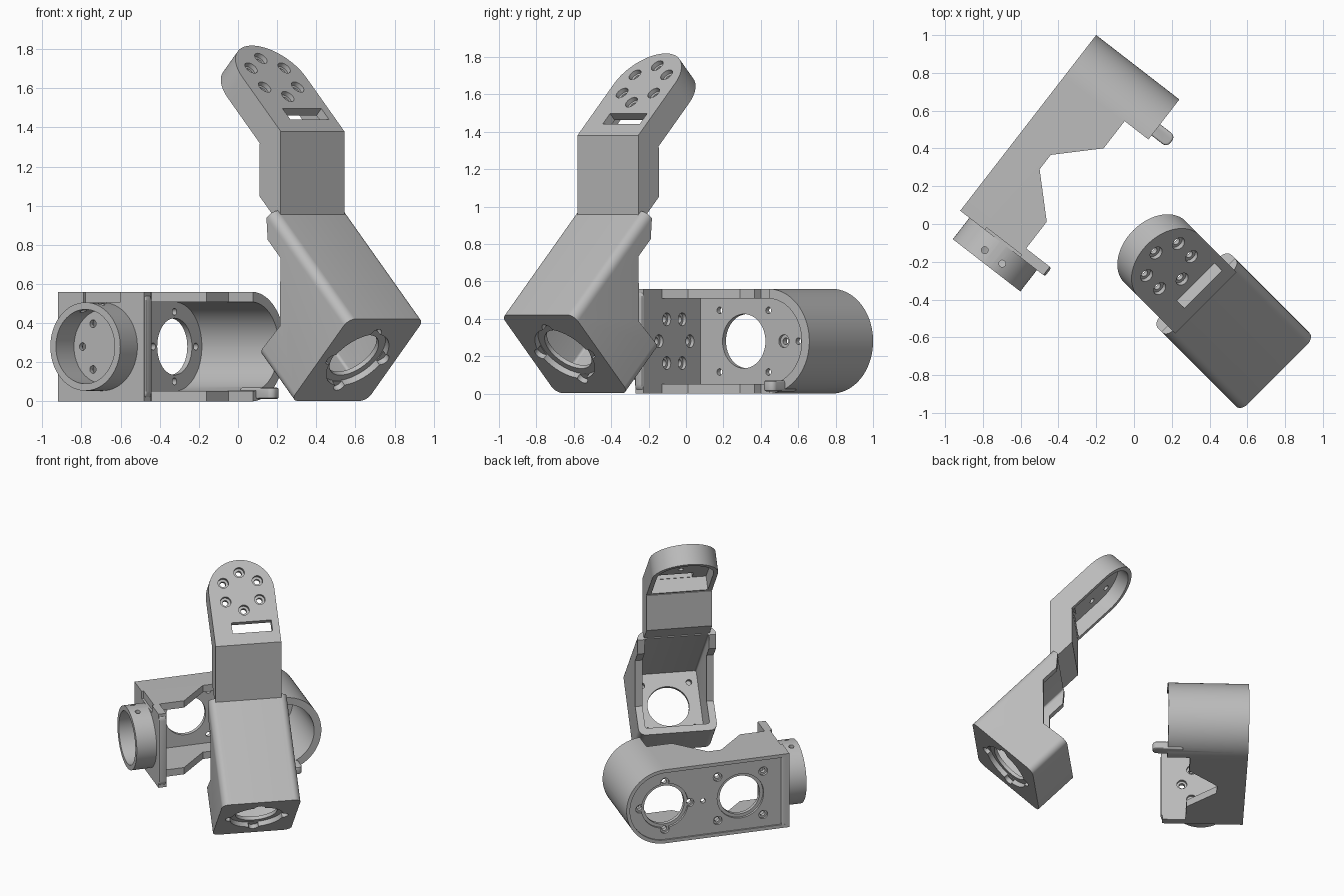
import bpy, bmesh
from math import sin, cos, pi, radians
from mathutils import Matrix, Vector

cube = bpy.data.objects.get("Cube")
if cube:
    bpy.data.objects.remove(cube, do_unlink=True)

grey = bpy.data.materials.new("matte_grey")
grey.use_nodes = True
grey.diffuse_color = (0.5, 0.5, 0.5, 1)
grey.node_tree.nodes["Principled BSDF"].inputs["Base Color"].default_value = (0.5, 0.5, 0.5, 1)


def rounded(x0, x1, y0, y1, r_lo=0.0, r_hi=0.0, n=16):
    """Rectangle with separate corner radii on its low-x and high-x sides."""
    pts = []
    corners = ((x1, y1, r_hi, 0), (x0, y1, r_lo, 1), (x0, y0, r_lo, 2), (x1, y0, r_hi, 3))
    for x, y, r, quarter in corners:
        if r == 0:
            pts.append((x, y))
            continue
        cx = x - r if x == x1 else x + r
        cy = y - r if y == y1 else y + r
        for i in range(n + 1):
            t = (quarter + i / n) * pi / 2
            p = (cx + r * cos(t), cy + r * sin(t))
            if not pts or (Vector(p) - Vector(pts[-1])).length > 1e-5:
                pts.append(p)
    return pts


def circle(x, y, r, n=40):
    return [(x + r * cos(2 * pi * i / n), y + r * sin(2 * pi * i / n)) for i in range(n)]


def prism(name, pts, axes, lo, hi, bevel=0.0):
    """Extrude a 2D profile lying in two axes along the remaining axis."""
    i, j = ("xyz".index(c) for c in axes)
    k = 3 - i - j
    bm = bmesh.new()
    rings = []
    for d in (lo, hi):
        ring = []
        for p in pts:
            co = [0, 0, 0]
            co[i], co[j], co[k] = p[0], p[1], d
            ring.append(bm.verts.new(co))
        rings.append(ring)
    bm.faces.new(rings[0])
    bm.faces.new(rings[1])
    for m in range(len(pts)):
        q = (m + 1) % len(pts)
        bm.faces.new((rings[0][m], rings[0][q], rings[1][q], rings[1][m]))
    bmesh.ops.recalc_face_normals(bm, faces=bm.faces)
    if bevel:
        sharp = [e for e in bm.edges if e.calc_face_angle(0) > radians(30)]
        bmesh.ops.bevel(bm, geom=sharp, offset=bevel, segments=3, profile=0.5, affect='EDGES')
    mesh = bpy.data.meshes.new(name)
    bm.to_mesh(mesh)
    bm.free()
    obj = bpy.data.objects.new(name, mesh)
    bpy.context.collection.objects.link(obj)
    return obj


def combine(obj, tool, op):
    mod = obj.modifiers.new("combine", 'BOOLEAN')
    mod.object, mod.operation, mod.solver = tool, op, 'EXACT'
    bpy.context.view_layer.update()
    dg = bpy.context.evaluated_depsgraph_get()
    mesh = bpy.data.meshes.new_from_object(obj.evaluated_get(dg))
    obj.modifiers.clear()
    obj.data = mesh
    bpy.data.objects.remove(tool, do_unlink=True)


def cut(obj, pts, axes, lo, hi):
    combine(obj, prism("cutter", pts, axes, lo, hi), 'DIFFERENCE')


def add(obj, pts, axes, lo, hi, bevel=0.0):
    combine(obj, prism("piece", pts, axes, lo, hi, bevel), 'UNION')


def around(x, y, r, count, start=0.0):
    return [(x + r * cos(start + 2 * pi * i / count), y + r * sin(start + 2 * pi * i / count))
            for i in range(count)]


def finish(obj, ax, ay, az, origin):
    m = Matrix((ax, ay, az)).transposed().to_4x4()
    m.translation = origin
    obj.data.transform(m)
    if m.determinant() < 0:
        obj.data.flip_normals()
    obj.data.materials.clear()
    obj.data.materials.append(grey)
    for p in obj.data.polygons:
        p.material_index = 0
    bpy.ops.object.select_all(action='DESELECT')
    obj.select_set(True)
    bpy.context.view_layer.objects.active = obj
    bpy.ops.object.shade_smooth_by_angle(angle=radians(30))


# ---- Lying bracket: x along the back plate, y away from it ----
H, R, EYE, PORT = 0.56, 0.28, 0.896, 0.35
lying = prism("lying_bracket", rounded(0, EYE + R, 0, H, 0, R - 1e-4, 24), "xz", 0, 0.557)
cut(lying, rounded(0.056, EYE + 0.228, 0.052, H - 0.052, 0, 0.2279, 24), "xz", 0.06, 0.7)
# stepped waist of the two side walls
cut(lying, [(0.056, 0.7), (0.056, 0.398), (0.234, 0.398), (0.431, 0.198), (0.527, 0.198),
            (0.726, 0.398), (0.908, 0.398), (0.908, 0.7)], "xy", -0.1, 0.7)
# shallow panel on the back
cut(lying, rounded(0.025, EYE + R - 0.025, 0.025, H - 0.025, 0, 0.2549, 24), "xz", -0.1, 0.012)
# end plate and its ring collar
add(lying, rounded(0.001, 0.567, 0.001, H - 0.001, 0.005, 0.05, 6), "yz", 0, 0.056, 0.012)
add(lying, circle(0.287, R, 0.226, 64), "yz", -0.143, 0.02)
cut(lying, circle(0.287, R, 0.19, 64), "yz", -0.3, 0.008)
cut(lying, rounded(0.165, 0.4, 0.505, 0.6), "yz", -0.1, 0.015)
for y, z in around(0.287, R, 0.135, 6):
    cut(lying, circle(y, z, 0.02, 16), "yz", -0.1, 0.1)
    cut(lying, circle(y, z, 0.035, 20), "yz", 0.035, 0.1)
for y in (0.23, 0.347):
    cut(lying, circle(-0.085, y, 0.018, 16), "xy", 0.42, 0.6)
# back plate openings and screw holes
for x, start, r in ((EYE, 0, 0.178), (PORT, pi / 4, 0.233)):
    cut(lying, circle(x, R, 0.145, 48), "xz", -0.1, 0.2)
    cut(lying, circle(x, R, 0.168, 48), "xz", -0.1, 0.03)
    for sx, sz in around(x, R, r, 4, start):
        cut(lying, circle(sx, sz, 0.018, 16), "xz", -0.1, 0.2)
        cut(lying, circle(sx, sz, 0.032, 20), "xz", -0.1, 0.03)
cut(lying, circle(0.62, R, 0.018, 16), "xz", -0.1, 0.2)
cut(lying, circle(0.62, R, 0.035, 20), "xz", 0.045, 0.2)
# small locating tongue on the sleeve rim
add(lying, rounded(0.45, 0.66, 0.935, 1.01, 0, 0.03, 6), "yx", 0.012, 0.07, 0.01)
finish(lying, (0.612, 0.791, 0), (0.791, -0.612, 0), (0, 0, 1), (-0.92, 0.07, 0))

# ---- Standing bracket: x up the tilted box, y across, z from its top face down ----
W, D, C = 0.275, 0.592, 0.296
S = 0.7071
P0, Z0 = 1.1, 0.421


def tilted(p, z):
    return ((P0 - p + z - Z0) * S, (P0 - p - z + Z0) * S)


standing = prism("standing_bracket", rounded(-W, W, 0, D, 0.05, 0.05, 8), "yz", 0, 0.784)
cut(standing, rounded(-W + 0.05, W - 0.05, 0.05, D - 0.05, 0.015, 0.015, 4), "yz", 0.06, 0.9)
# stepped side walls, leaving a closed sleeve at the lower end
cut(standing, [(0.345, 0.8), (0.325, 0.375), (0.57, 0.127), (0.70, 0.127),
               (0.784, 0.055), (0.9, 0.055), (0.9, 0.8)], "xz", -0.5, 0.5)
# upright neck
neck = [tilted(p, z) for p, z in ((0.565, 0.95), (0.565, 1.38), (0.41, 1.316), (0.41, 1.05), (0.545, 0.915))]
add(standing, neck, "xz", -0.23, 0.23)
# leaning head with a hollow back
ha, hb = tilted(0.565, 1.38)
top = ha + 0.62
add(standing, rounded(ha, top, -0.23, 0.23, 0, 0.2299, 24), "xy", hb, hb + 0.15)
cut(standing, rounded(ha + 0.08, top - 0.032, -0.198, 0.198, 0, 0.1979, 24), "xy", hb + 0.05, hb + 0.4)
cut(standing, rounded(ha + 0.085, ha + 0.165, -0.10, 0.18), "xy", hb - 0.1, hb + 0.1)
for x, y in around(ha + 0.39, 0, 0.138, 6):
    cut(standing, circle(x, y, 0.02, 16), "xy", hb - 0.1, hb + 0.1)
    cut(standing, circle(x, y, 0.037, 20), "xy", hb - 0.1, hb + 0.025)
# motor opening in the lower end
cut(standing, circle(0, C, 0.145, 48), "yz", -0.1, 0.2)
cut(standing, circle(0, C, 0.185, 48), "yz", -0.1, 0.035)
for y, z in around(0, C, 0.185, 4):
    cut(standing, circle(y, z, 0.035, 20), "yz", -0.1, 0.03)
for y, z in around(0, C, 0.233, 4, pi / 4):
    cut(standing, circle(y, z, 0.02, 16), "yz", 0.03, 0.2)
n0 = -0.026
finish(standing, (-0.5, 0.5, S), (S, S, 0), (-0.5, 0.5, -S),
       (S * (P0 + n0), S * (n0 - P0), Z0))
